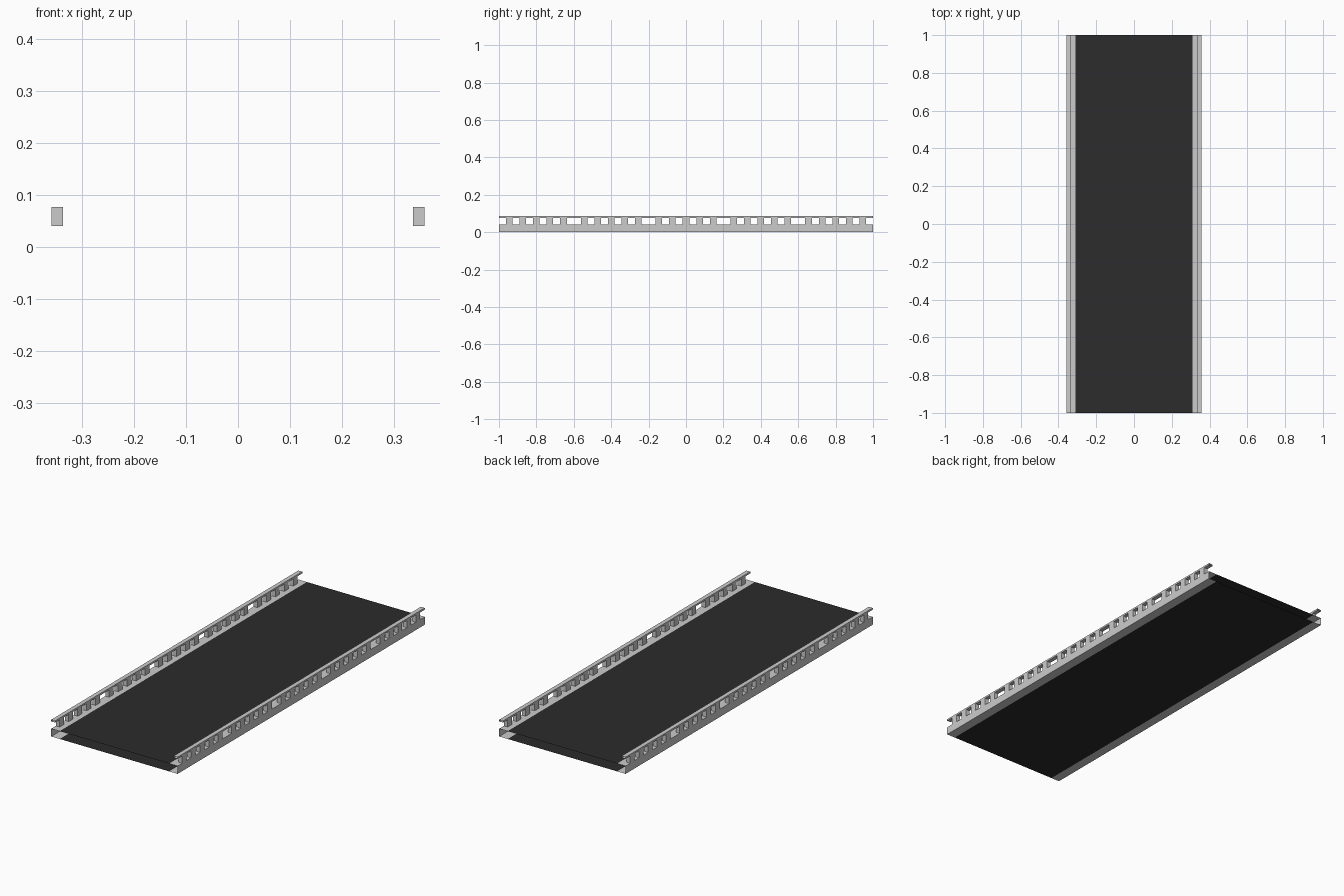
import bpy, bmesh

if "Cube" in bpy.data.objects:
    bpy.data.objects.remove(bpy.data.objects["Cube"])

GREY_X, INNER_X, BELT_X = 0.358, 0.336, 0.31
DECK_Z, SLOT_Z, TOP_Z = 0.04, 0.077, 0.086
MODULES, MODULE_LEN, PITCH, SLOT = 5, 0.4, 0.0725, 0.0375


def make_object(name, bm, mat=None):
    bmesh.ops.remove_doubles(bm, verts=bm.verts, dist=1e-5)
    mesh = bpy.data.meshes.new(name)
    bm.to_mesh(mesh)
    bm.free()
    obj = bpy.data.objects.new(name, mesh)
    bpy.context.collection.objects.link(obj)
    if mat:
        mesh.materials.append(mat)
    return obj


def strip(bm, profile, y0=-1.0, y1=1.0):
    """Sweep an open (x, z) profile along y as thin sheet metal."""
    for (xa, za), (xb, zb) in zip(profile, profile[1:]):
        bm.faces.new([bm.verts.new(p) for p in
                      ((xa, y0, za), (xa, y1, za), (xb, y1, zb), (xb, y0, zb))])


def mirror(obj):
    obj.modifiers.new("Mirror", 'MIRROR').use_axis[0] = True


# lower C-shaped side channels, open towards the belt
bm = bmesh.new()
strip(bm, [(BELT_X, DECK_Z), (GREY_X, DECK_Z), (GREY_X, 0), (BELT_X, 0)][::-1])
mirror(make_object("side_channel", bm))

# hollow upper guide rails
bm = bmesh.new()
strip(bm, [(INNER_X, SLOT_Z), (GREY_X, SLOT_Z), (GREY_X, TOP_Z),
           (INNER_X, TOP_Z), (INNER_X, SLOT_Z)])
mirror(make_object("guide_rail", bm))

# posts between the rail windows, five per module
bm = bmesh.new()
for m in range(MODULES):
    for k in range(5):
        y0 = -1 + m * MODULE_LEN + SLOT + k * PITCH
        y1 = y0 + PITCH - SLOT
        ring = [(INNER_X, y0), (GREY_X, y0), (GREY_X, y1), (INNER_X, y1)]
        for (xa, ya), (xb, yb) in zip(ring, ring[1:] + ring[:1]):
            bm.faces.new([bm.verts.new(p) for p in
                          ((xa, ya, DECK_Z), (xb, yb, DECK_Z),
                           (xb, yb, SLOT_Z), (xa, ya, SLOT_Z))])
mirror(make_object("rail_posts", bm))

# dark belt: upper and lower runs
rubber = bpy.data.materials.new("dark_rubber")
rubber.diffuse_color = (0.025, 0.025, 0.025, 1)
rubber.use_nodes = True
rubber.node_tree.nodes["Principled BSDF"].inputs["Base Color"].default_value = rubber.diffuse_color
for name, z, d in (("belt_upper", DECK_Z, 1), ("belt_lower", 0, -1)):
    bm = bmesh.new()
    strip(bm, [(-BELT_X * d, z), (BELT_X * d, z)])
    make_object(name, bm, rubber)

# all sheets face away from the conveyor body
for obj in bpy.data.objects:
    if obj.name in ("guide_rail", "rail_posts", "side_channel"):
        bm = bmesh.new()
        bm.from_mesh(obj.data)
        bmesh.ops.recalc_face_normals(bm, faces=bm.faces)
        bm.to_mesh(obj.data)
        bm.free()
    elif obj.name.startswith("belt"):
        obj.data.flip_normals()
        if (obj.data.polygons[0].normal.z > 0) != (obj.name == "belt_upper"):
            obj.data.flip_normals()
